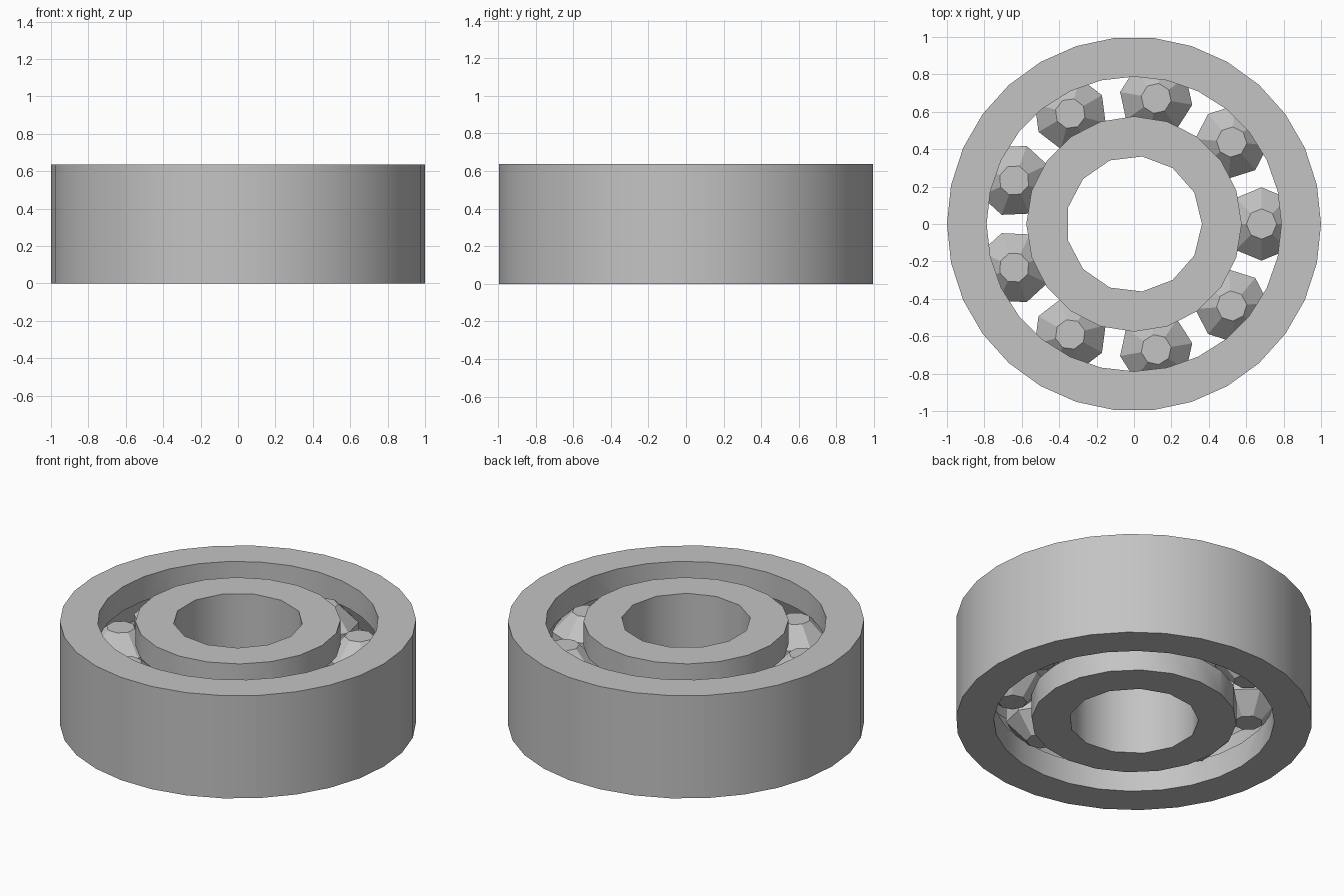
import bpy
from math import cos, sin, tau, radians

cube = bpy.data.objects.get("Cube")
if cube:
    bpy.data.objects.remove(cube, do_unlink=True)

U = 1 / 11                 # overall radius is 11 units
HEIGHT = 7 * U
TRACK = 7.5 * U            # radius of the ball track
BALL = 7 / 3 * U

steel = bpy.data.materials.new("steel grey")
steel.use_nodes = True
grey = (0.55, 0.55, 0.55, 1)
steel.diffuse_color = grey
steel.node_tree.nodes["Principled BSDF"].inputs["Base Color"].default_value = grey


def make(name, verts, faces):
    mesh = bpy.data.meshes.new(name)
    mesh.from_pydata(verts, [], faces)
    mesh.materials.append(steel)
    obj = bpy.data.objects.new(name, mesh)
    bpy.context.collection.objects.link(obj)
    return obj


def lathe(name, profile, sides, closed=False):
    """Spin (radius, z) points; open profiles get flat end caps."""
    n = len(profile)
    verts = [(r * cos(tau * i / sides), r * sin(tau * i / sides), z)
             for i in range(sides) for r, z in profile]
    faces = []
    for i in range(sides):
        a, b = i * n, (i + 1) % sides * n
        for j in range(n if closed else n - 1):
            k = (j + 1) % n
            faces.append((a + j, b + j, b + k, a + k))
    if not closed:
        faces.append([i * n for i in reversed(range(sides))])
        faces.append([i * n + n - 1 for i in range(sides)])
    return make(name, verts, faces)


def cylinder(name, radius, sides, low=0, high=HEIGHT):
    return lathe(name, [(radius, low), (radius, high)], sides)


def groove():
    ring = [(TRACK + BALL * cos(tau * k / 8), HEIGHT / 2 + BALL * sin(tau * k / 8))
            for k in range(8)]
    return lathe("groove_cutter", ring, 30, closed=True)


def activate(obj):
    bpy.ops.object.select_all(action='DESELECT')
    obj.select_set(True)
    bpy.context.view_layer.objects.active = obj


def cut(obj, cutter):
    mod = obj.modifiers.new("cut", 'BOOLEAN')
    mod.operation, mod.solver, mod.object = 'DIFFERENCE', 'EXACT', cutter
    activate(obj)
    bpy.ops.object.modifier_apply(modifier=mod.name)
    bpy.data.objects.remove(cutter, do_unlink=True)


def race(name, outer, outer_sides, inner, inner_sides):
    obj = cylinder(name, outer, outer_sides)
    cut(obj, cylinder("hole_cutter", inner, inner_sides, -0.2, HEIGHT + 0.2))
    cut(obj, groove())
    activate(obj)
    bpy.ops.object.shade_smooth_by_angle(angle=radians(30))


# Grooved outer and inner rings
race("outer_race", 11 * U, 30, 26 / 3 * U, 28)
race("inner_race", 19 / 3 * U, 20, 4 * U, 13)

# Nine faceted balls around the track
ball_profile = [(BALL * sin(radians(a)), -BALL * cos(radians(a)))
                for a in (22.5, 67.5, 112.5, 157.5)]
for i in range(9):
    angle = tau * i / 9
    ball = lathe(f"ball_{i + 1}", ball_profile, 8)
    ball.location = (TRACK * cos(angle), TRACK * sin(angle), HEIGHT / 2)
    ball.rotation_euler.z = angle
